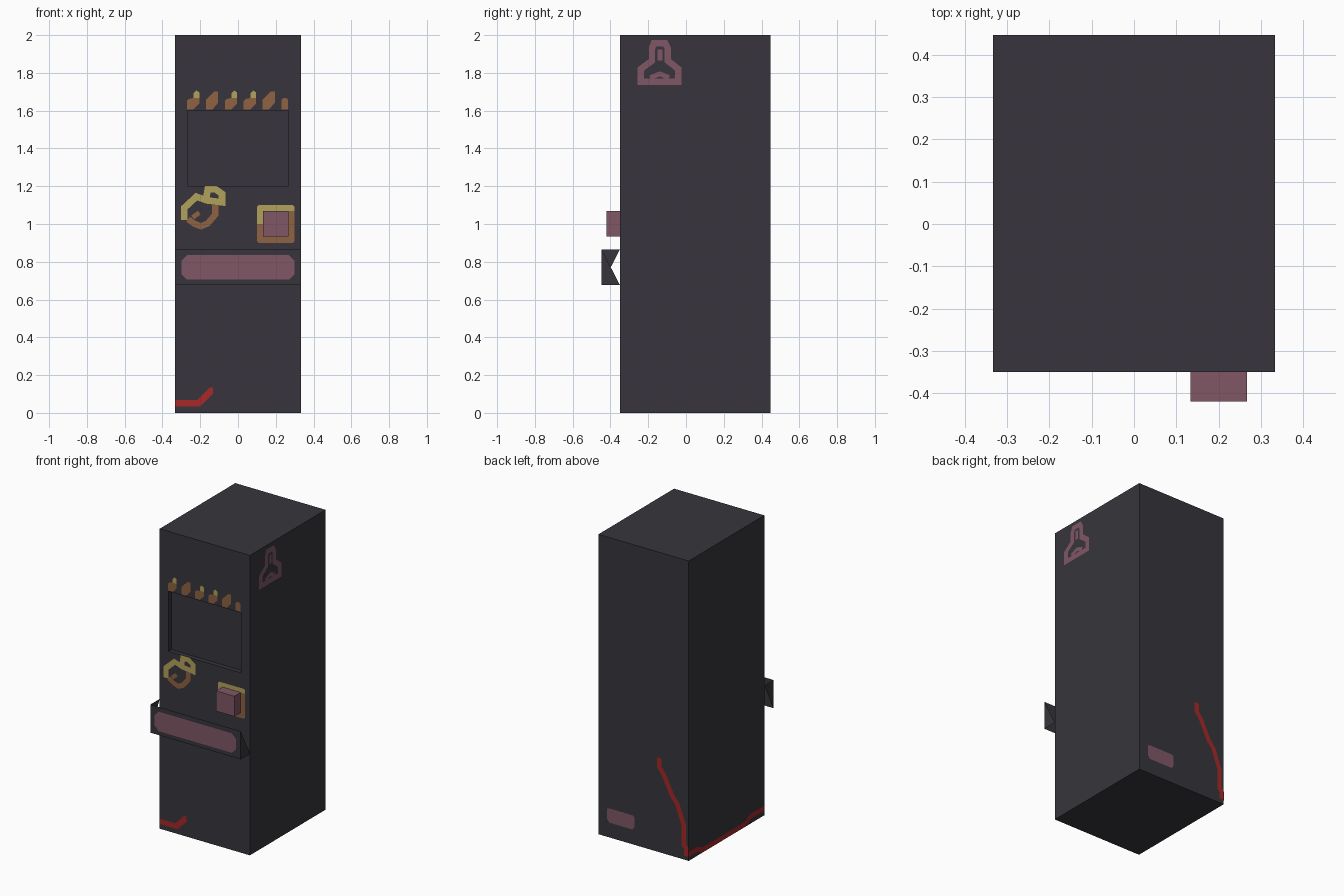
import bpy, bmesh
from mathutils import Vector

if "Cube" in bpy.data.objects:
    bpy.data.objects.remove(bpy.data.objects["Cube"])


def material(name, rgb):
    m = bpy.data.materials.new(name)
    m.use_nodes = True
    m.diffuse_color = (*rgb, 1)
    m.node_tree.nodes["Principled BSDF"].inputs["Base Color"].default_value = (*rgb, 1)
    return m


CHARCOAL = material("charcoal", (0.038, 0.036, 0.045))
MAUVE = material("mauve", (0.215, 0.096, 0.13))
BROWN = material("orange_brown", (0.27, 0.122, 0.054))
YELLOW = material("dull_yellow", (0.445, 0.361, 0.105))
RED = material("red", (0.39, 0.021, 0.021))

# Cabinet limits and tray front
X, FRONT, BACK, TOP = 0.333, -0.35, 0.447, 2.0
TRAY = -0.447
LIFT = 0.003

# Each side maps flat (u, z) coordinates onto the cabinet: placer and outward direction
SIDES = {
    "front": (lambda u, v: (u, FRONT - LIFT, v), Vector((0, -1, 0))),
    "tray": (lambda u, v: (u, TRAY - LIFT, v), Vector((0, -1, 0))),
    "back": (lambda u, v: (u, BACK + LIFT, v), Vector((0, 1, 0))),
    "plus_x": (lambda u, v: (X + LIFT, u, v), Vector((1, 0, 0))),
    "minus_x": (lambda u, v: (-X - LIFT, u, v), Vector((-1, 0, 0))),
}


def finish(name, bm, mat):
    mesh = bpy.data.meshes.new(name)
    bm.to_mesh(mesh)
    bm.free()
    mesh.materials.append(mat)
    obj = bpy.data.objects.new(name, mesh)
    bpy.context.collection.objects.link(obj)
    return obj


def box_mesh(lo, hi):
    bm = bmesh.new()
    bmesh.ops.create_cube(bm, size=1)
    lo, hi = Vector(lo), Vector(hi)
    for v in bm.verts:
        v.co = (lo + hi) / 2 + v.co * (hi - lo)
    return bm


def plates(name, side, polygons, mat):
    """Thin painted shapes lying on one side."""
    place, outward = SIDES[side]
    bm = bmesh.new()
    for poly in polygons:
        f = bm.faces.new([bm.verts.new(place(*p)) for p in poly])
        f.normal_update()
        if f.normal.dot(outward) < 0:
            f.normal_flip()
    return finish(name, bm, mat)


def stroke(path, width, closed=False):
    """Mitred ribbon of quads along a path."""
    pts = [Vector(p) for p in path]
    n = len(pts)
    edges = []
    for i, p in enumerate(pts):
        a = pts[i - 1] if (closed or i) else p
        b = pts[(i + 1) % n] if (closed or i < n - 1) else p
        d1, d2 = p - a, b - p
        d1 = d1.normalized() if d1.length else d2.normalized()
        d2 = d2.normalized() if d2.length else d1
        n1, n2 = Vector((-d1.y, d1.x)), Vector((-d2.y, d2.x))
        m = (n1 + n2).normalized()
        m *= width / 2 / max(m.dot(n1), 0.6)
        edges.append((p + m, p - m))
    last = n if closed else n - 1
    return [(edges[i][0], edges[i][1], edges[(i + 1) % n][1], edges[(i + 1) % n][0])
            for i in range(last)]


def chamfered(x0, x1, z0, z1, c):
    return [(x0 + c, z0), (x1 - c, z0), (x1, z0 + c), (x1, z1 - c),
            (x1 - c, z1), (x0 + c, z1), (x0, z1 - c), (x0, z0 + c)]


# Cabinet with a recessed display window
bm = box_mesh((-X, FRONT, 0), (X, BACK, TOP))
for co, no in (((-0.267, 0, 0), (1, 0, 0)), ((0.267, 0, 0), (1, 0, 0)),
               ((0, 0, 1.2), (0, 0, 1)), ((0, 0, 1.6), (0, 0, 1))):
    bmesh.ops.bisect_plane(bm, geom=bm.verts[:] + bm.edges[:] + bm.faces[:],
                           plane_co=co, plane_no=no)
for f in bm.faces[:]:
    c = f.calc_center_median()
    if f.normal.y < -0.9 and abs(c.x) < 0.2 and 1.2 < c.z < 1.6:
        pane = bmesh.ops.extrude_discrete_faces  # kept flat; walls come from the region extrude
        out = bmesh.ops.extrude_face_region(bm, geom=[f])
        bmesh.ops.translate(bm, vec=(0, 0.03, 0),
                            verts=[g for g in out["geom"] if isinstance(g, bmesh.types.BMVert)])
        if f.is_valid:
            bmesh.ops.delete(bm, geom=[f], context="FACES_ONLY")
        break
bmesh.ops.recalc_face_normals(bm, faces=bm.faces[:])
finish("cabinet", bm, CHARCOAL)

# Push button
finish("button", box_mesh((0.133, -0.42, 0.935), (0.267, FRONT, 1.07)), MAUVE)

# Open delivery tray: front panel with one triangular bracket at each end
Z0, Z1 = 0.677, 0.865
bm = bmesh.new()
corner = {(s, e): bm.verts.new((s * X, TRAY, z)) for s in (-1, 1) for e, z in (("low", Z0), ("high", Z1))}
bm.faces.new([corner[k] for k in ((-1, "low"), (1, "low"), (1, "high"), (-1, "high"))])
bm.faces.new([corner[1, "low"], bm.verts.new((X, FRONT, Z0)), corner[1, "high"]])
bm.faces.new([corner[-1, "low"], corner[-1, "high"], bm.verts.new((-X, FRONT, Z1))])
finish("delivery_tray", bm, CHARCOAL)
plates("tray_panel", "tray", [chamfered(-0.3, 0.3, 0.705, 0.835, 0.03)], MAUVE)

# Two-tone frame around the button
plates("button_frame_light", "front",
       [[(0.1, 1.0), (0.133, 1.0), (0.133, 1.07), (0.267, 1.07), (0.3, 1.07),
         (0.3, 1.09), (0.29, 1.1), (0.11, 1.1), (0.1, 1.09)]], YELLOW)
plates("button_frame_dark", "front",
       [[(0.1, 1.0), (0.1, 0.91), (0.11, 0.9), (0.29, 0.9), (0.3, 0.91), (0.3, 1.07),
         (0.267, 1.07), (0.267, 0.935), (0.133, 0.935), (0.133, 1.0)]], BROWN)

# Row of slanted marks above the window, some with light tips
flame = [(0, 0), (0.035, 0), (0.065, 0.035), (0.065, 0.095), (0.045, 0.095), (0, 0.05)]
short = [(0, 0), (0.035, 0), (0.035, 0.05), (0.025, 0.06), (0.01, 0.06), (0, 0.05)]
tipped = [(0, 0), (0.035, 0), (0.065, 0.03), (0.065, 0.06), (0.035, 0.06), (0.01, 0.055), (0, 0.045)]
tip = [(0.035, 0.06), (0.065, 0.06), (0.065, 0.09), (0.05, 0.1), (0.035, 0.085)]
shapes = [tipped, flame, tipped, tipped, flame, short]


def shift(poly, i):
    return [(u - 0.27 + 0.1 * i, v + 1.607) for u, v in poly]


plates("window_marks", "front", [shift(s, i) for i, s in enumerate(shapes)], BROWN)
plates("window_mark_tips", "front",
       [shift(tip, i) for i, s in enumerate(shapes) if s is tipped], YELLOW)

# Ring emblem left of the button
plates("emblem_light", "front",
       stroke([(-0.285, 1.02), (-0.285, 1.085), (-0.22, 1.145), (-0.165, 1.125),
               (-0.085, 1.115), (-0.085, 1.16), (-0.12, 1.185), (-0.16, 1.185),
               (-0.17, 1.125)], 0.035), YELLOW)
plates("emblem_dark", "front",
       stroke([(-0.265, 1.025), (-0.228, 1.0), (-0.196, 0.988), (-0.16, 1.003),
               (-0.12, 1.05), (-0.12, 1.1)], 0.033)
       + stroke([(-0.24, 1.035), (-0.205, 1.06)], 0.025), BROWN)

# Triangular emblem on the side
plates("side_emblem", "plus_x",
       stroke([(-0.17, 1.957), (-0.11, 1.957), (-0.097, 1.93), (-0.097, 1.865),
               (-0.04, 1.82), (-0.04, 1.753), (-0.24, 1.753), (-0.24, 1.82),
               (-0.18, 1.865), (-0.18, 1.93)], 0.034, closed=True)
       + stroke([(-0.138, 1.925), (-0.138, 1.865)], 0.025)
       + stroke([(-0.19, 1.775), (-0.138, 1.795), (-0.09, 1.775)], 0.025), MAUVE)

# Label on the back
plates("back_label", "back",
       [[(0.267, 0.19), (0.267, 0.12), (0.25, 0.1), (0.08, 0.1), (0.065, 0.12),
         (0.065, 0.185), (0.08, 0.195), (0.25, 0.195)]], MAUVE)

# Red line running round the base and climbing the back
plates("red_line_front", "front",
       [[(-X, 0.033), (-0.2, 0.033), (-0.133, 0.1), (-0.133, 0.135), (-0.15, 0.135),
         (-0.215, 0.068), (-X, 0.068)]], RED)
plates("red_line_side", "minus_x",
       stroke([(FRONT, 0.05), (-0.2, 0.05), (-0.14, 0.02), (0.3, 0.02), (0.36, 0.045),
               (BACK, 0.045)], 0.032), RED)
plates("red_line_back", "back",
       stroke([(-0.317, 0.03), (-0.317, 0.08), (-0.298, 0.1), (-0.298, 0.23),
               (-0.25, 0.36), (-0.215, 0.4), (-0.185, 0.46), (-0.15, 0.53),
               (-0.118, 0.57), (-0.118, 0.63)], 0.034), RED)
